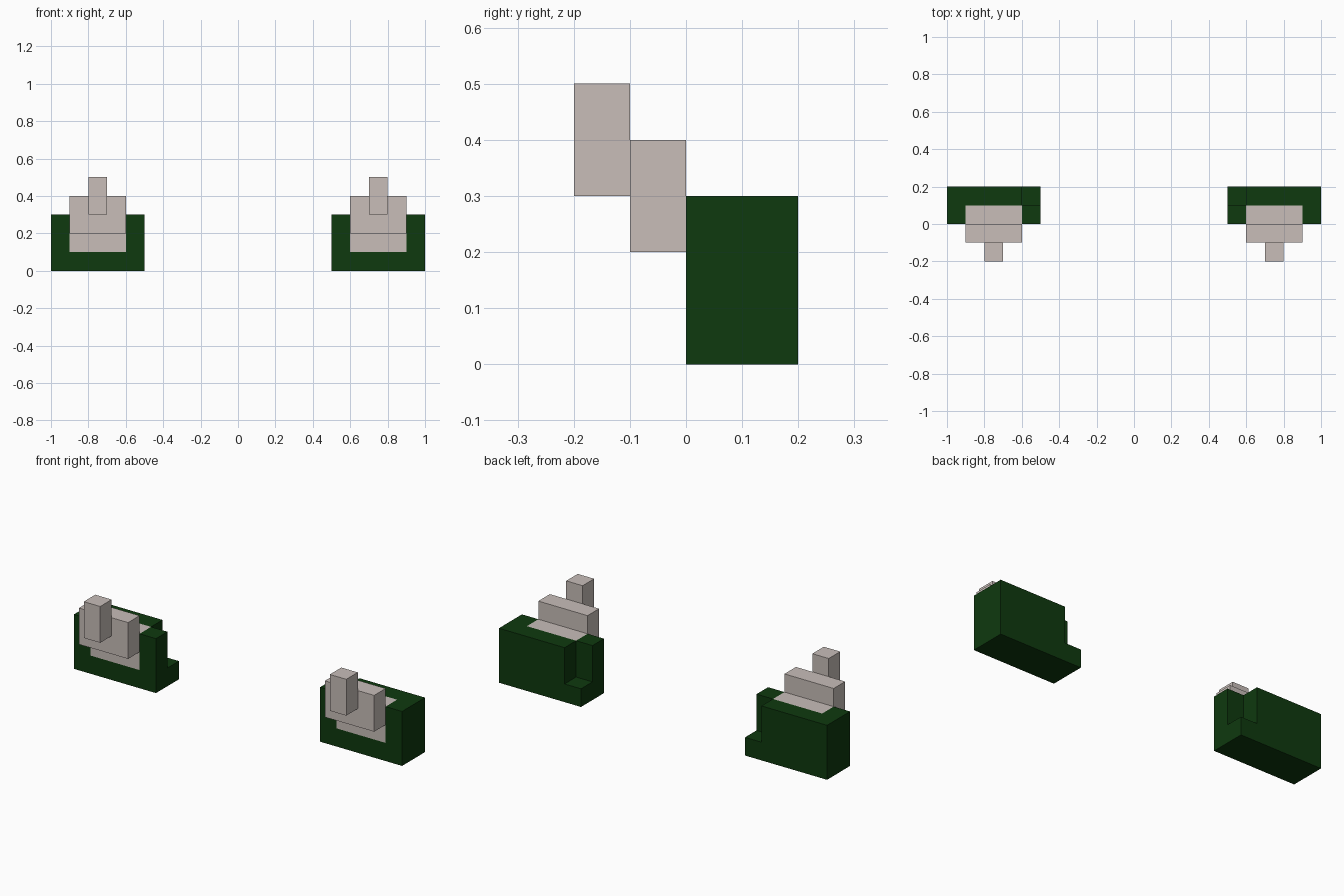
import bpy, bmesh
from mathutils import Vector

if "Cube" in bpy.data.objects:
    bpy.data.objects.remove(bpy.data.objects["Cube"])


def material(name, rgb):
    m = bpy.data.materials.new(name)
    m.diffuse_color = (*rgb, 1)
    m.use_nodes = True
    m.node_tree.nodes["Principled BSDF"].inputs["Base Color"].default_value = m.diffuse_color
    return m


green = material("dark green", (0.0045, 0.041, 0.0045))
beige = material("warm beige", (0.58, 0.515, 0.485))


def finish(bm, name, mats):
    """Make an object from the right-hand part and mirror it across x = 0."""
    bmesh.ops.recalc_face_normals(bm, faces=bm.faces)
    me = bpy.data.meshes.new(name)
    bm.to_mesh(me)
    bm.free()
    for m in mats:
        me.materials.append(m)
    ob = bpy.data.objects.new(name, me)
    bpy.context.collection.objects.link(ob)
    ob.modifiers.new("mirror", 'MIRROR').use_mirror_merge = False


def add_box(bm, lo, hi):
    lo, hi = Vector(lo), Vector(hi)
    geo = bmesh.ops.create_cube(bm, size=1)
    for v in geo["verts"]:
        v.co = (lo + hi) / 2 + v.co * (hi - lo)


# base block: L-shaped ground plan above a low step at the inner back corner
bm = bmesh.new()
plan = [(0.5, 0), (1, 0), (1, 0.2), (0.6, 0.2), (0.6, 0.1), (0.5, 0.1)]
top = bm.faces.new([bm.verts.new((x, y, 0.1)) for x, y in plan])
ext = bmesh.ops.extrude_face_region(bm, geom=[top], use_keep_orig=True)
bmesh.ops.translate(bm, vec=(0, 0, 0.2),
                    verts=[g for g in ext["geom"] if isinstance(g, bmesh.types.BMVert)])
bm.faces.remove(top)
lower = [(0.5, 0), (1, 0), (1, 0.2), (0.6, 0.2), (0.5, 0.2), (0.5, 0.1)]
foot = bm.faces.new([bm.verts.new((x, y, 0)) for x, y in lower])
ring = [bm.verts.new((x, y, 0.1)) for x, y in lower]
base = list(foot.verts)
for i in range(6):
    j = (i + 1) % 6
    bm.faces.new((base[i], base[j], ring[j], ring[i]))
bm.faces.new([bm.verts.new(p) for p in
              ((0.5, 0.1, 0.1), (0.6, 0.1, 0.1), (0.6, 0.2, 0.1), (0.5, 0.2, 0.1))])
bmesh.ops.remove_doubles(bm, verts=bm.verts, dist=1e-4)

# beige inlay on the front and top, cut into the faces
for co, no in (((0.6, 0, 0), (1, 0, 0)), ((0.9, 0, 0), (1, 0, 0)),
               ((0, 0.1, 0), (0, 1, 0))):
    bmesh.ops.bisect_plane(bm, geom=bm.verts[:] + bm.edges[:] + bm.faces[:],
                           plane_co=co, plane_no=no, dist=1e-5)
for f in bm.faces:
    c = f.calc_center_median()
    if 0.61 < c.x < 0.89 and c.y < 0.09 and c.z > 0.11:
        f.material_index = 1
finish(bm, "base_block", [green, beige])

# wide middle block stepping forward and up
bm = bmesh.new()
add_box(bm, (0.6, -0.1, 0.2), (0.9, 0, 0.4))
finish(bm, "middle_block", [beige])

# narrow post at the front
bm = bmesh.new()
add_box(bm, (0.7, -0.2, 0.3), (0.8, -0.1, 0.5))
finish(bm, "front_post", [beige])
